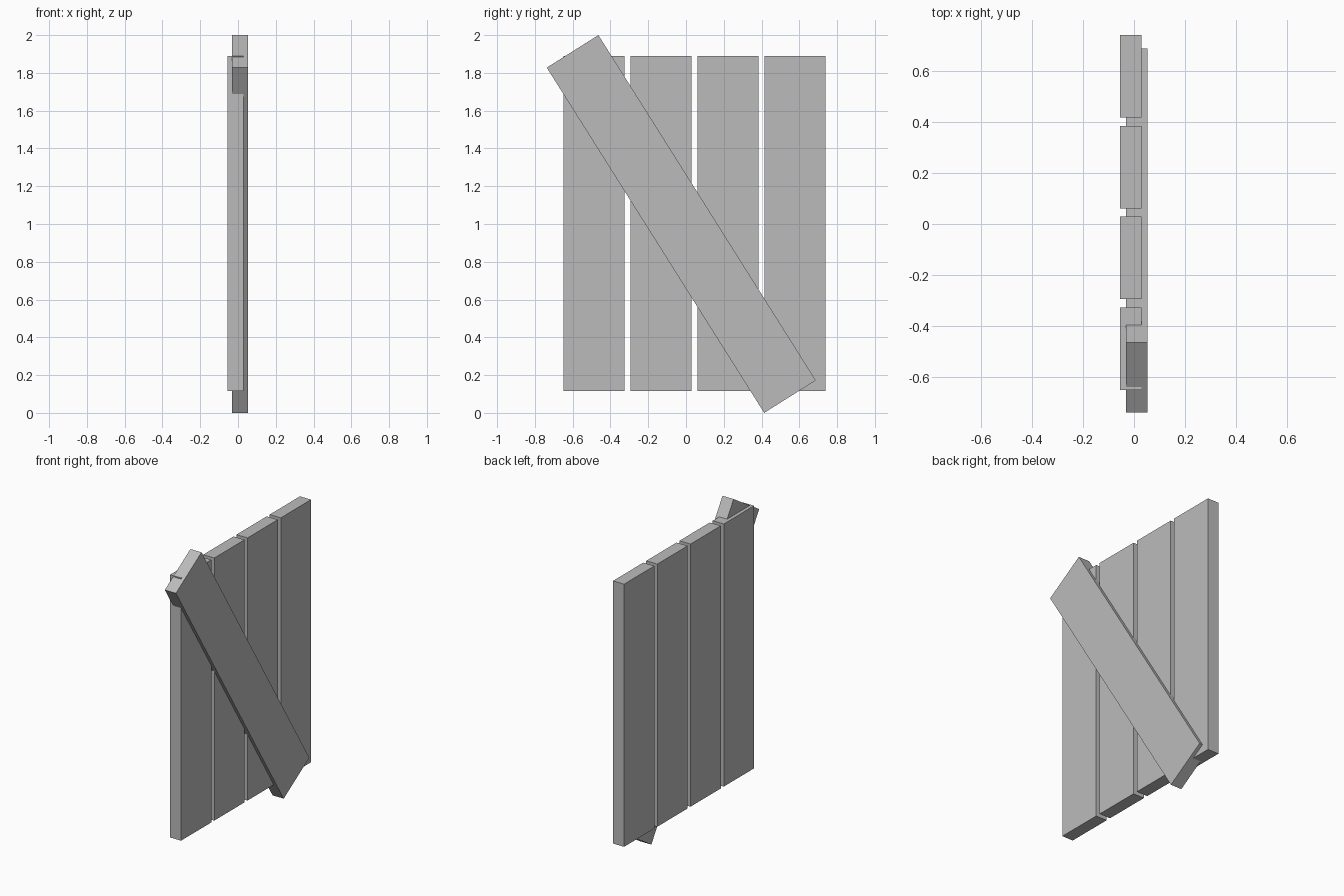
import bpy
import math

cube = bpy.data.objects.get("Cube")
if cube:
    bpy.data.objects.remove(cube, do_unlink=True)

grey = bpy.data.materials.new("plain_grey")
grey.use_nodes = True
colour = (0.5, 0.5, 0.5, 1)
grey.diffuse_color = colour
grey.node_tree.nodes["Principled BSDF"].inputs["Base Color"].default_value = colour


def plank(name, centre, size, tilt=0):
    """A flat board, turned about x by tilt degrees."""
    bpy.ops.mesh.primitive_cube_add(size=1, location=centre)
    board = bpy.context.object
    board.name = name
    board.scale = size
    bpy.ops.object.transform_apply(location=False, rotation=False, scale=True)
    board.rotation_euler.x = math.radians(tilt)
    board.data.materials.append(grey)


# Four upright planks with narrow gaps
THICK, WIDTH, PITCH = 0.083, 0.323, 0.355
for i in range(4):
    plank(f"upright_plank_{i + 1}", (-0.013, 0.045 + (i - 1.5) * PITCH, 1.003),
          (THICK, WIDTH, 1.775), 0)

# Diagonal brace, let into the planks and standing proud on the left side
plank("diagonal_brace", (0.0105, -0.025, 1.0), (THICK, WIDTH, 2.16), 32.2)
